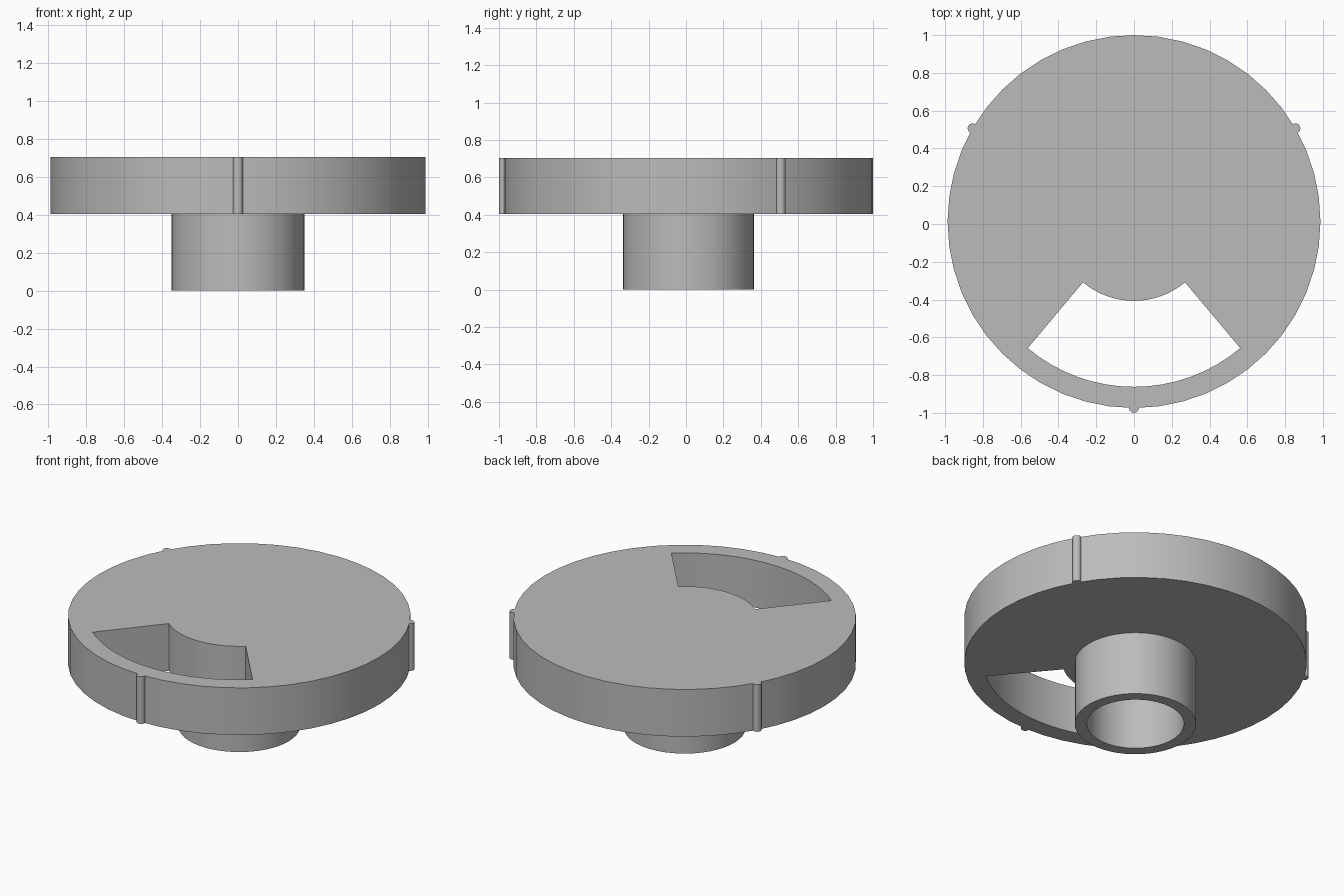
import bpy, bmesh
from math import sin, cos, radians, pi

if "Cube" in bpy.data.objects:
    bpy.data.objects.remove(bpy.data.objects["Cube"], do_unlink=True)

CY = 0.013                    # disc axis, shifted to balance the front ridge
Z0, Z1 = 0.405, 0.705         # disc underside and top
R_DISC, R_RIDGE = 0.987, 0.026
SEGMENTS = 48

grey = bpy.data.materials.new("plain grey")
grey.use_nodes = True
colour = (0.5, 0.5, 0.5, 1)
grey.diffuse_color = colour
grey.node_tree.nodes["Principled BSDF"].inputs["Base Color"].default_value = colour


def finish(name, bm):
    bmesh.ops.recalc_face_normals(bm, faces=bm.faces)
    mesh = bpy.data.meshes.new(name)
    bm.to_mesh(mesh)
    bm.free()
    mesh.materials.append(grey)
    obj = bpy.data.objects.new(name, mesh)
    bpy.context.collection.objects.link(obj)
    return obj


def arc(radius, start, end, steps, x=0, y=CY):
    angles = [start + (end - start) * i / steps for i in range(steps + 1)]
    return [(x + radius * cos(a), y + radius * sin(a)) for a in angles]


def prism(name, outline, low, high):
    bm = bmesh.new()
    base = bm.faces.new([bm.verts.new((x, y, low)) for x, y in outline])
    top = bmesh.ops.extrude_face_region(bm, geom=[base], use_keep_orig=True)["geom"]
    moved = [v for v in top if isinstance(v, bmesh.types.BMVert)]
    bmesh.ops.translate(bm, verts=moved, vec=(0, 0, high - low))
    return finish(name, bm)


def combine(target, tool, operation):
    mod = target.modifiers.new(operation, "BOOLEAN")
    mod.object, mod.operation, mod.solver = tool, operation, "EXACT"
    bpy.context.view_layer.objects.active = target
    bpy.ops.object.modifier_apply(modifier=mod.name)
    bpy.data.objects.remove(tool, do_unlink=True)


# Disc with a fan-shaped slot towards the front
disc = prism("disc", arc(R_DISC, 0, 2 * pi, SEGMENTS)[:-1], Z0, Z1)
left, right = radians(-130), radians(-50)
fan = arc(0.875, left, right, 16) + arc(0.42, right, left, 16)
combine(disc, prism("slot_cutter", fan, Z0 - 0.1, Z1 + 0.1), "DIFFERENCE")

# Three small round ridges on the rim
for angle in (-90, 30, 150):
    a = radians(angle)
    ring = arc(R_RIDGE, 0, 2 * pi, 16, R_DISC * cos(a), CY + R_DISC * sin(a))
    combine(disc, prism("rim_ridge", ring[:-1], Z0, Z1), "UNION")

# Hollow hub: a wall profile spun about the axis
bm = bmesh.new()
profile = [(0.35, Z0), (0.35, 0), (0.28, 0), (0.28, Z0)]
verts = [bm.verts.new((r, CY, z)) for r, z in profile]
edges = [bm.edges.new(pair) for pair in zip(verts, verts[1:])]
bmesh.ops.spin(bm, geom=verts + edges, cent=(0, CY, 0), axis=(0, 0, 1),
               angle=2 * pi, steps=SEGMENTS, use_merge=True)
bmesh.ops.remove_doubles(bm, verts=bm.verts, dist=0.0001)
hub = finish("hub", bm)

# Smooth round walls, crisp edges
for obj in (disc, hub):
    bpy.ops.object.select_all(action="DESELECT")
    obj.select_set(True)
    bpy.context.view_layer.objects.active = obj
    bpy.ops.object.shade_smooth_by_angle(angle=radians(30))
